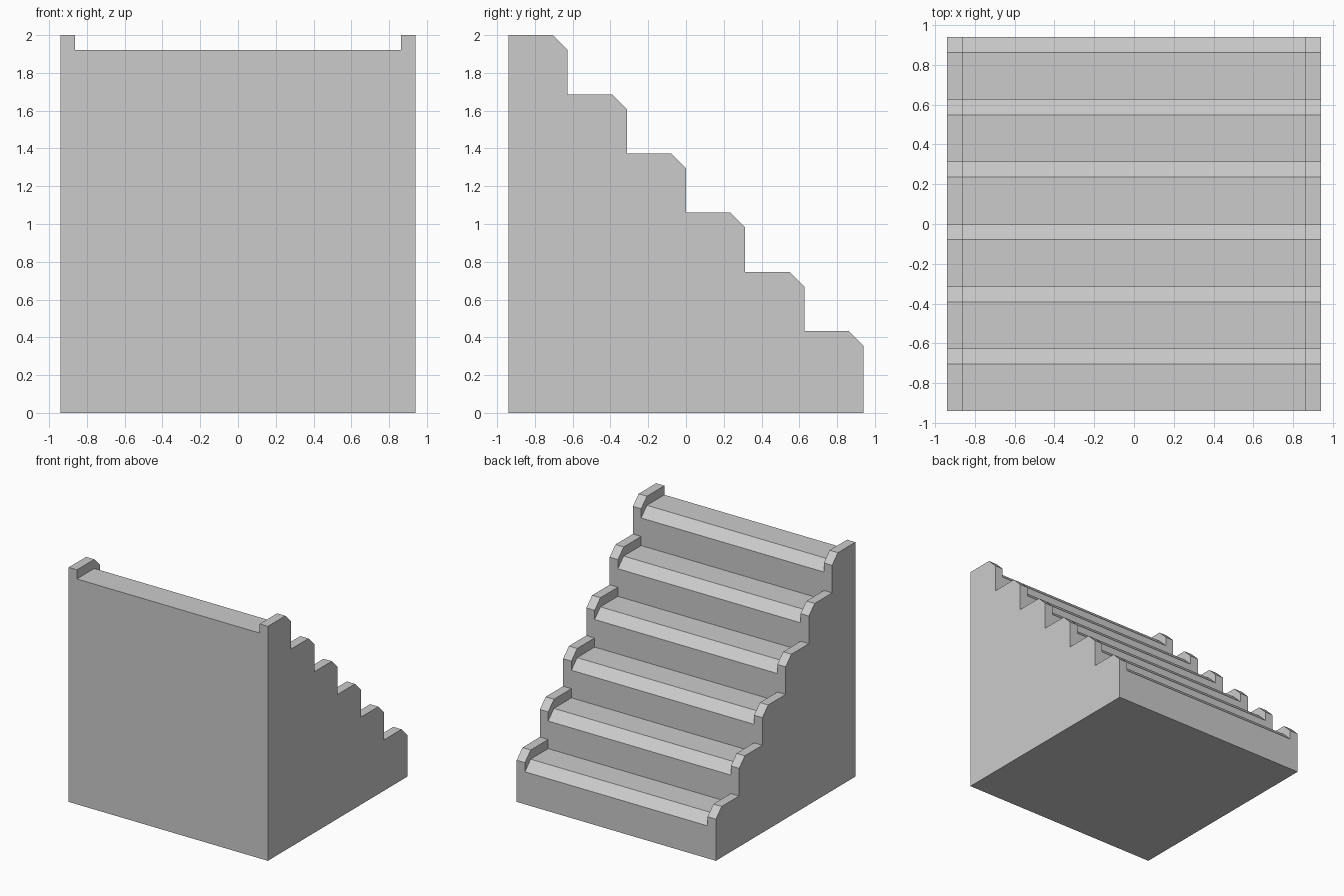
import bpy, bmesh

if "Cube" in bpy.data.objects:
    bpy.data.objects.remove(bpy.data.objects["Cube"])

HALF = 0.94            # half width and half depth
STEPS = 6
STEP = 2 * HALF / STEPS
BEVEL = 0.078          # chamfer on each nosing
CURB = 0.078           # side curb thickness and height


def stair_profile(drop):
    """Side outline (y, z): bottom edge, then chamfered steps going down."""
    pts = [(HALF, 0), (-HALF, 0), (-HALF, 2 - drop)]
    for i in range(STEPS):
        z = 2 - drop - i * STEP
        y = -HALF + (i + 1) * STEP
        if i:
            pts.append((y - STEP, z))
        pts += [(y - BEVEL, z), (y, z - BEVEL)]
    return pts


bm = bmesh.new()

# Cross-sections from left to right: raised curb, sunken treads, raised curb
inner = HALF - CURB
sections = [(-HALF, 0), (-inner, 0), (-inner, CURB),
            (inner, CURB), (inner, 0), (HALF, 0)]
rings = [[bm.verts.new((x, y, z)) for y, z in stair_profile(d)]
         for x, d in sections]

# Skin between neighbouring sections, skipping faces with no area
for a, b in zip(rings, rings[1:]):
    n = len(a)
    for i in range(n):
        j = (i + 1) % n
        same_x = abs(a[i].co.x - b[i].co.x) < 1e-6
        riser = abs(a[i].co.y - a[j].co.y) < 1e-6
        base = i == 0
        if same_x and (riser or base):
            continue
        bm.faces.new((a[i], a[j], b[j], b[i]))

# Side caps
bm.faces.new(rings[0])
bm.faces.new(rings[-1])
bmesh.ops.remove_doubles(bm, verts=bm.verts, dist=1e-5)
bmesh.ops.recalc_face_normals(bm, faces=bm.faces)

mesh = bpy.data.meshes.new("staircase")
bm.to_mesh(mesh)
bm.free()
bpy.context.collection.objects.link(bpy.data.objects.new("staircase", mesh))
